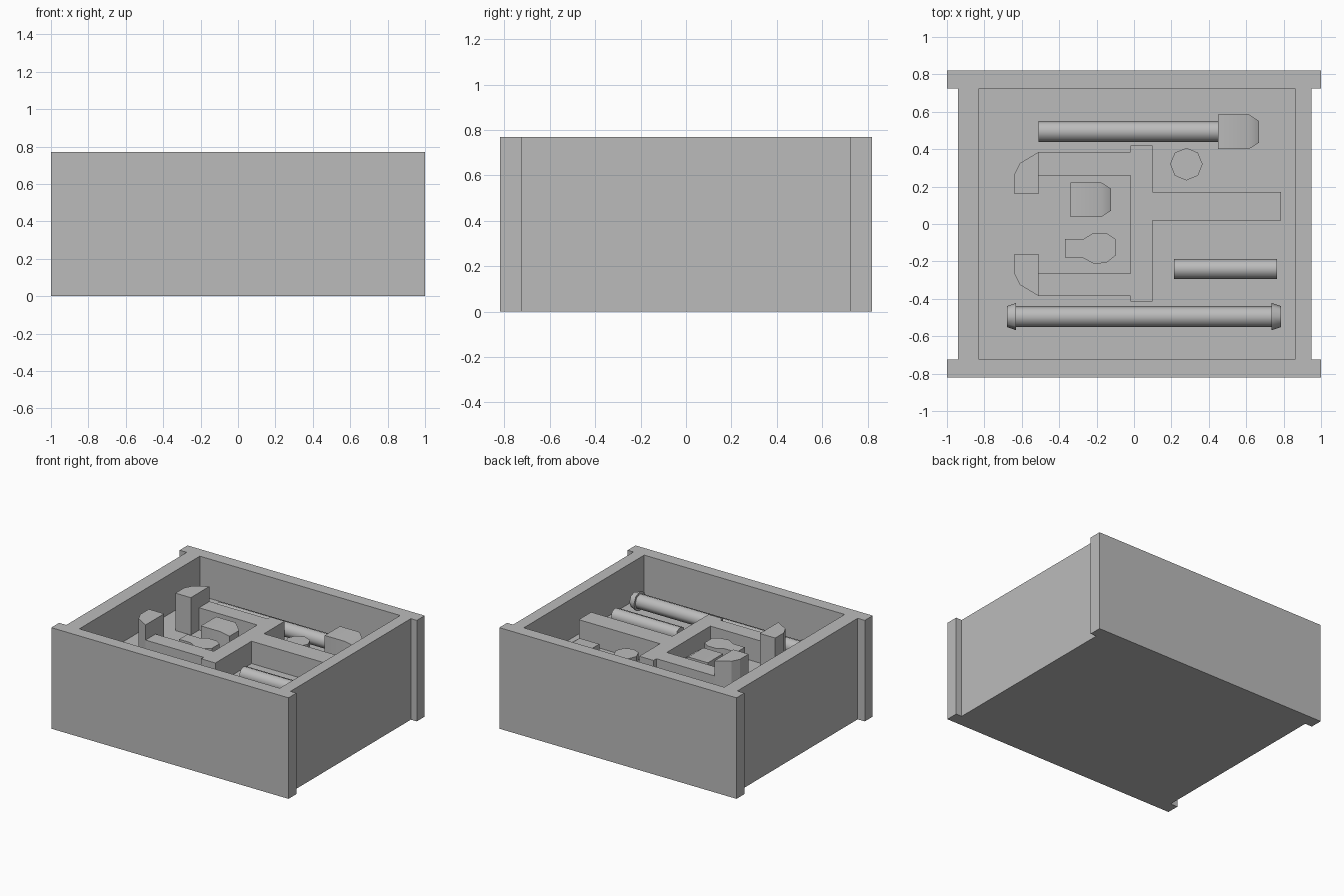
import bpy, bmesh, math

cube = bpy.data.objects.get("Cube")
if cube:
    bpy.data.objects.remove(cube, do_unlink=True)

grey = bpy.data.materials.new("plain grey")
grey.use_nodes = True
grey.diffuse_color = (0.5, 0.5, 0.5, 1)
grey.node_tree.nodes["Principled BSDF"].inputs["Base Color"].default_value = (0.5, 0.5, 0.5, 1)

FLOOR, RIM = 0.47, 0.77


def finish(name, bm, smooth=False):
    bmesh.ops.recalc_face_normals(bm, faces=bm.faces)
    mesh = bpy.data.meshes.new(name)
    bm.to_mesh(mesh)
    bm.free()
    mesh.materials.append(grey)
    obj = bpy.data.objects.new(name, mesh)
    bpy.context.collection.objects.link(obj)
    if smooth:
        bpy.ops.object.select_all(action='DESELECT')
        obj.select_set(True)
        bpy.context.view_layer.objects.active = obj
        bpy.ops.object.shade_smooth_by_angle(angle=math.radians(50))
    return obj


def prism(name, outline, z0, z1):
    """Extrude a plan outline upward."""
    bm = bmesh.new()
    face = bm.faces.new([bm.verts.new((x, y, z0)) for x, y in outline])
    top = bmesh.ops.extrude_face_region(bm, geom=[face])["geom"]
    for v in top:
        if isinstance(v, bmesh.types.BMVert):
            v.co.z = z1
    return finish(name, bm)


def lathe_x(name, stations, y, z, sides=8, turn=0.0):
    """Join regular rings (x, radius) along the x axis."""
    bm = bmesh.new()
    rings = []
    for x, r in stations:
        angles = [turn + math.tau * i / sides for i in range(sides)]
        rings.append([bm.verts.new((x, y + r * math.cos(a), z + r * math.sin(a))) for a in angles])
    for a, b in zip(rings, rings[1:]):
        for i in range(sides):
            j = (i + 1) % sides
            bm.faces.new((a[i], a[j], b[j], b[i]))
    bm.faces.new(rings[0])
    bm.faces.new(rings[-1])
    return finish(name, bm, True)


# Box shell with overhanging front and back plates and a shallow tray
L, R, W, P = -0.94, 0.95, 0.82, 0.725
box = prism("box", [(-1, -W), (1, -W), (1, -P), (R, -P), (R, P), (1, P),
                    (1, W), (-1, W), (-1, P), (L, P), (L, -P), (-1, -P)], 0, RIM)
cutter = prism("tray_cutter", [(-0.83, -P), (0.86, -P), (0.86, P), (-0.83, P)], FLOOR, 1)
cutter.hide_render = True
cutter.hide_viewport = True
cut = box.modifiers.new("tray", 'BOOLEAN')
cut.object = cutter
cut.operation = 'DIFFERENCE'
cut.solver = 'EXACT'

# Fork: crossbar, two arms and stem as one flush slab
prism("fork", [(-0.51, 0.385), (-0.02, 0.385), (-0.02, 0.42), (0.10, 0.42), (0.10, 0.17),
               (0.785, 0.17), (0.785, 0.02), (0.10, 0.02), (0.10, -0.415), (-0.02, -0.415),
               (-0.02, -0.385), (-0.51, -0.385), (-0.51, -0.265), (-0.02, -0.265),
               (-0.02, 0.26), (-0.51, 0.26)], FLOOR, 0.64)

# Mirrored upright claws at the arm ends
for name, s in (("back_claw", 1), ("front_claw", -1)):
    prism(name, [(-0.64, s * 0.16), (-0.51, s * 0.16), (-0.51, s * 0.385),
                 (-0.61, s * 0.325), (-0.64, s * 0.265)], FLOOR, 0.755)

# Keyhole-shaped tab and octagonal peg
prism("tab", [(-0.37, -0.08), (-0.27, -0.08), (-0.22, -0.05), (-0.145, -0.05), (-0.10, -0.08),
              (-0.10, -0.17), (-0.145, -0.205), (-0.21, -0.215), (-0.275, -0.18), (-0.37, -0.18)],
      FLOOR, 0.605)
prism("peg", [(0.28 + 0.087 * math.cos(math.tau * i / 8), 0.32 + 0.087 * math.sin(math.tau * i / 8))
              for i in range(8)], FLOOR, 0.575)

# Square heads with tapered tips
q = math.sqrt(2)
for name, x, y in (("loose_head", -0.34, 0.13), ("rod_head", 0.45, 0.493)):
    lathe_x(name, [(x, 0.092 * q), (x + 0.165, 0.092 * q), (x + 0.218, 0.058 * q)],
            y, 0.54, 4, math.pi / 4)

# Round rods
lathe_x("back_rod", [(-0.51, 0.056), (0.45, 0.056)], 0.495, 0.54)
lathe_x("short_rod", [(0.215, 0.054), (0.765, 0.054)], -0.24, 0.525)
lathe_x("long_rod", [(-0.63, 0.056), (0.735, 0.056)], -0.495, 0.54)
for name, wide, tip in (("left_cap", -0.63, -0.68), ("right_cap", 0.735, 0.785)):
    lathe_x(name, [(wide, 0.073), (tip, 0.056)], -0.495, 0.54)
